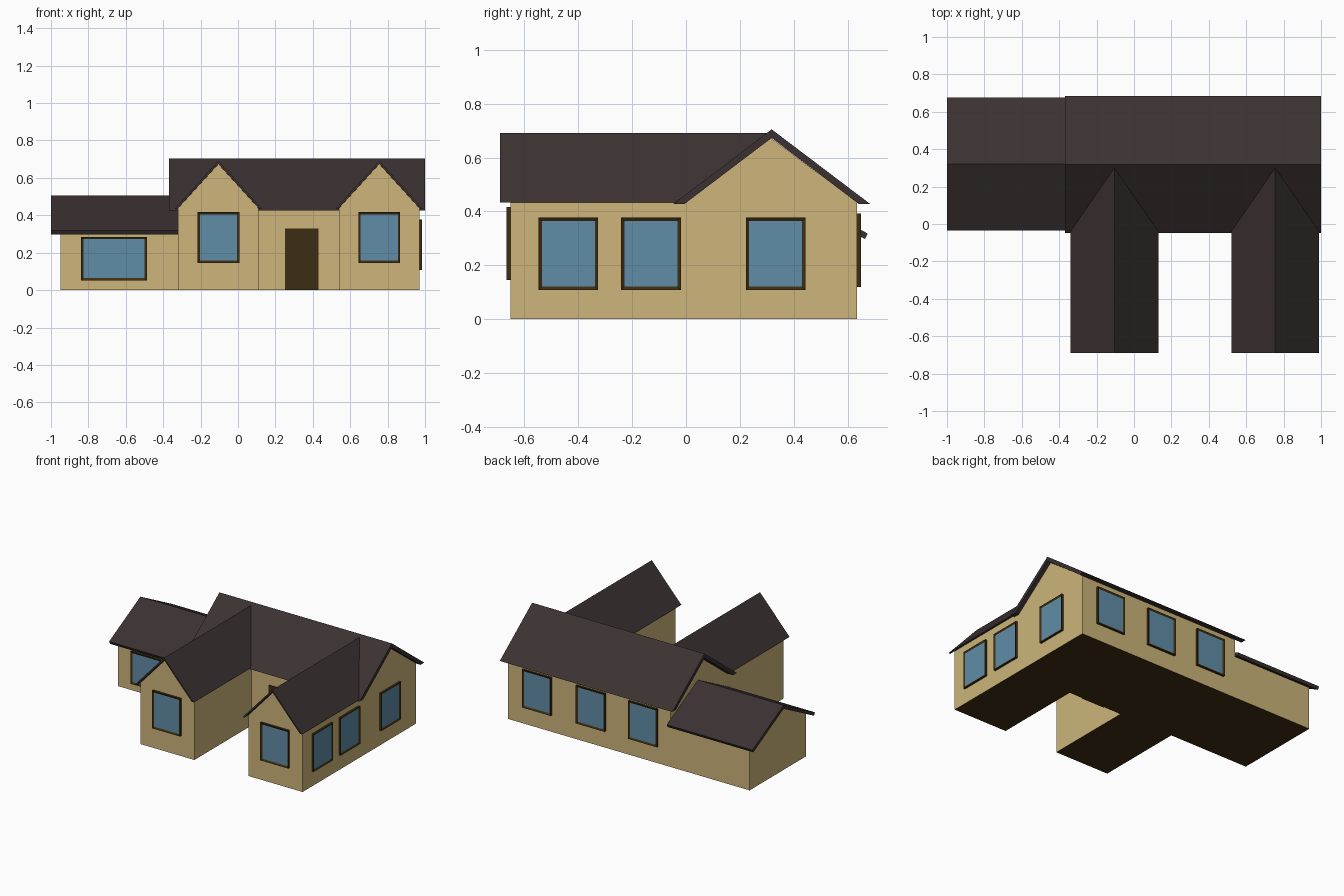
import bpy, bmesh, math
from mathutils import Vector

if "Cube" in bpy.data.objects:
    bpy.data.objects.remove(bpy.data.objects["Cube"])


def mat(name, rgb):
    m = bpy.data.materials.new(name)
    m.diffuse_color = (*rgb, 1)
    m.use_nodes = True
    m.node_tree.nodes["Principled BSDF"].inputs["Base Color"].default_value = m.diffuse_color
    return m


WALL = mat("sand_wall", (0.61, 0.46, 0.195))
ROOF = mat("dark_roof", (0.044, 0.031, 0.031))
WOOD = mat("brown_wood", (0.048, 0.027, 0.006))
GLASS = mat("blue_glass", (0.115, 0.265, 0.39))


def finish(name, bm, mats):
    bmesh.ops.recalc_face_normals(bm, faces=bm.faces)
    me = bpy.data.meshes.new(name)
    bm.to_mesh(me)
    bm.free()
    for m in mats:
        me.materials.append(m)
    ob = bpy.data.objects.new(name, me)
    bpy.context.collection.objects.link(ob)
    return ob


def prism(axis, profile, a, b):
    """Extrude a (u, z) profile along x or y from a to b."""
    bm = bmesh.new()
    place = (lambda u, z, t: (t, u, z)) if axis == 'x' else (lambda u, z, t: (u, t, z))
    f = bm.faces.new([bm.verts.new(place(u, z, a)) for u, z in profile])
    ext = bmesh.ops.extrude_face_region(bm, geom=[f])
    vs = [v for v in ext['geom'] if isinstance(v, bmesh.types.BMVert)]
    bmesh.ops.translate(bm, verts=vs, vec=place(0, 0, b - a))
    bmesh.ops.recalc_face_normals(bm, faces=bm.faces)
    return bm


def walls(name, axis, c, half, side, peak, a, b):
    bm = prism(axis, [(c - half, 0), (c + half, 0), (c + half, side), (c, peak), (c - half, side)], a, b)
    bm.normal_update()
    for f in bm.faces:                      # dark floor underneath
        f.material_index = 1 if f.normal.z < -0.9 else 0
    finish(name, bm, [WALL, WOOD])


def roof(name, axis, c, half, ridge, eave, thick, a, b, square_cut=False, clip=None):
    s = (ridge - eave) / half
    if square_cut:                          # eave end at right angles to the slope
        ang = math.atan(s)
        d = thick * math.cos(ang)
        iu, iz = half - d * math.sin(ang), eave - d * math.cos(ang)
    else:                                   # eave end cut level
        iu, iz = half - thick / s, eave
    bm = prism(axis, [(c - half, eave), (c, ridge), (c + half, eave),
                      (c + iu, iz), (c, ridge - thick), (c - iu, iz)], a, b)
    if clip:                                # trim where it meets the main roof
        bmesh.ops.bisect_plane(bm, geom=bm.verts[:] + bm.edges[:] + bm.faces[:],
                               plane_co=clip[0], plane_no=clip[1], clear_inner=True)
    finish(name, bm, [ROOF])


def plate(axis, pos, out, u0, u1, z0, z1, depth):
    """Box standing proud of a wall whose normal is along axis."""
    prof = [(u0, z0), (u1, z0), (u1, z1), (u0, z1)]
    return prism(axis, prof, pos - 0.003 * out, pos + depth * out)


def window(name, axis, pos, out, u0, u1, z0, z1):
    bm = plate(axis, pos, out, u0, u1, z0, z1, 0.015)
    bm.normal_update()
    n = Vector((out, 0, 0)) if axis == 'x' else Vector((0, out, 0))
    front = max(bm.faces, key=lambda f: f.normal.dot(n))
    bmesh.ops.inset_region(bm, faces=[front], thickness=0.018)
    bmesh.ops.translate(bm, verts=front.verts[:], vec=n * -0.006)
    front.material_index = 1
    finish(name, bm, [WOOD, GLASS])


# Main house block and its roof
MID, RIDGE, EAVE, HALF = 0.318, 0.705, 0.427, 0.367
walls("main_walls", 'x', 0.315, 0.32, 0.434, 0.673, -0.32, 0.97)
roof("main_roof", 'x', MID, HALF, RIDGE, EAVE, 0.032, -0.37, 1.0)

# Low side wing
walls("side_wing_walls", 'x', 0.315, 0.32, 0.308, 0.478, -0.95, -0.32)
roof("side_wing_roof", 'x', 0.32, 0.355, 0.505, 0.318, 0.026, -1.0, -0.32, square_cut=True)

# Two front gabled wings, roofs trimmed against the main roof slope
slope = (RIDGE - EAVE) / HALF
cut = (Vector((0, MID, RIDGE - 0.012)), Vector((0, -slope, 1)))
for side, cx in (("left", -0.105), ("right", 0.755)):
    walls(side + "_gable_walls", 'y', cx, 0.215, 0.438, 0.674, -0.652, -0.005)
    roof(side + "_gable_roof", 'y', cx, 0.235, 0.691, 0.433, 0.016, -0.69, 0.4, clip=cut)
    window(side + "_gable_window", 'y', -0.652, -1, cx - 0.112, cx + 0.112, 0.146, 0.417)

# Remaining windows
window("side_wing_window", 'y', -0.005, -1, -0.84, -0.487, 0.052, 0.285)
for i, y in enumerate((-0.437, -0.13, 0.333)):
    window(f"right_window_{i + 1}", 'x', 0.97, 1, y - 0.111, y + 0.111, 0.108, 0.378)
for i, x in enumerate((0.735, 0.307, -0.108)):
    window(f"back_window_{i + 1}", 'y', 0.635, 1, x - 0.115, x + 0.115, 0.12, 0.393)

# Front door
finish("front_door", plate('y', -0.005, -1, 0.25, 0.43, 0.0, 0.33, 0.006), [WOOD])
